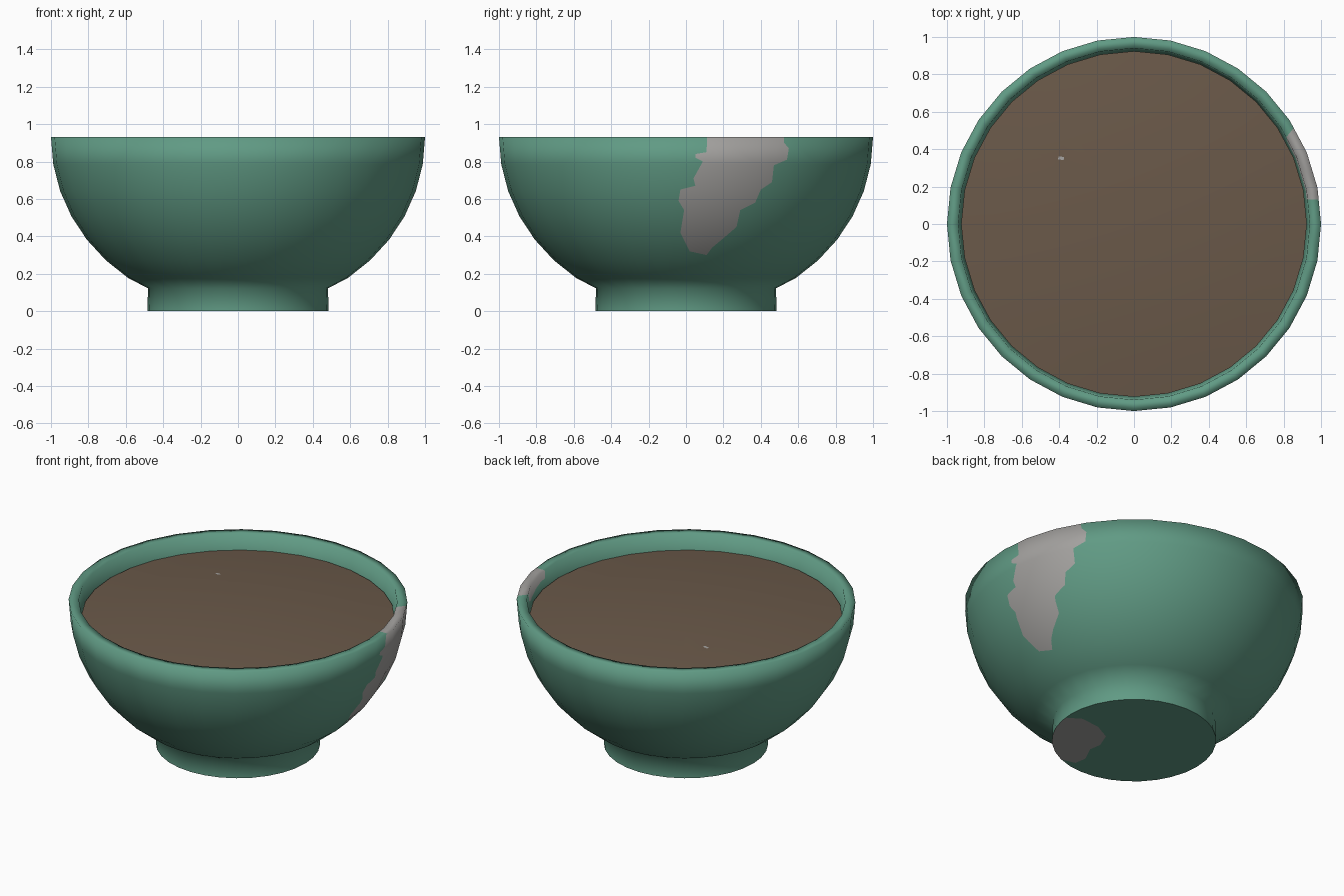
import bpy, bmesh, math
from mathutils import Vector

if "Cube" in bpy.data.objects:
    bpy.data.objects.remove(bpy.data.objects["Cube"])

SIDES = 32
STEP = 2 * math.pi / SIDES


def material(name, rgb):
    m = bpy.data.materials.new(name)
    m.diffuse_color = (*rgb, 1)
    m.use_nodes = True
    m.node_tree.nodes["Principled BSDF"].inputs["Base Color"].default_value = m.diffuse_color
    return m


green = material("green_glaze", (0.118, 0.325, 0.232))
grey = material("bare_grey_clay", (0.37, 0.36, 0.348))
brown = material("brown_soup", (0.145, 0.1, 0.067))


def make_object(name, bm, mats):
    for f in bm.faces:
        f.smooth = True
    me = bpy.data.meshes.new(name)
    bm.to_mesh(me)
    bm.free()
    ob = bpy.data.objects.new(name, me)
    bpy.context.collection.objects.link(ob)
    for m in mats:
        me.materials.append(m)
    return ob


def ring(bm, r, z):
    return [bm.verts.new((r * math.cos(STEP * i), r * math.sin(STEP * i), z))
            for i in range(SIDES)]


def lathe(bm, profile, tip_z):
    """Turn a profile, then close it with a fan of triangles on the axis."""
    rings = [ring(bm, r, z) for r, z in profile]
    tip = bm.verts.new((0, 0, tip_z))
    for i in range(SIDES):
        j = (i + 1) % SIDES
        for lo, hi in zip(rings, rings[1:]):
            bm.faces.new((lo[i], lo[j], hi[j], hi[i]))
        bm.faces.new((rings[-1][i], rings[-1][j], tip))
    return rings


def inside(p, poly):
    hit = False
    for (ax, ay), (bx, by) in zip(poly, poly[1:] + poly[:1]):
        if (ay > p[1]) != (by > p[1]) and p[0] < (bx - ax) * (p[1] - ay) / (by - ay) + ax:
            hit = not hit
    return hit


def paint(bm, poly, a, b, allowed):
    """Cut the outline (seen on axes a, b) into the allowed faces and colour them."""
    for p, q in zip(poly, poly[1:] + poly[:1]):
        lo = (min(p[0], q[0]), min(p[1], q[1]))
        hi = (max(p[0], q[0]), max(p[1], q[1]))
        faces = []
        for f in bm.faces:
            if not allowed(f.calc_center_median()):
                continue
            us = [v.co[a] for v in f.verts]
            vs = [v.co[b] for v in f.verts]
            if min(us) <= hi[0] and max(us) >= lo[0] and min(vs) <= hi[1] and max(vs) >= lo[1]:
                faces.append(f)
        if not faces:
            continue
        co, no = Vector((0, 0, 0)), Vector((0, 0, 0))
        co[a], co[b] = p
        no[a], no[b] = q[1] - p[1], p[0] - q[0]
        edges = {e for f in faces for e in f.edges}
        verts = {v for f in faces for v in f.verts}
        bmesh.ops.bisect_plane(bm, geom=faces + list(edges) + list(verts), dist=1e-5,
                               plane_co=co, plane_no=no.normalized())
    for f in bm.faces:
        c = f.calc_center_median()
        if allowed(c) and inside((c[a], c[b]), poly):
            f.material_index = 1


# bowl: foot, round wall, flat rim, and inner wall as a smaller copy of the outer curve
curve = [(math.cos(math.radians(9 * k)), 0.93 * (1 - math.sin(math.radians(9 * k))))
         for k in range(6, -1, -1)]
outer = [(0.485, 0), (0.481, 0.122)] + curve
inner = [(r * 0.94, 0.93 - (0.93 - z) * 0.94) for r, z in reversed(outer[1:])]
profile = outer + inner + [(0.35, 0.119), (0.18, 0.072)]
RIM = len(outer) - 1                      # index of the rim segment
bm = bmesh.new()
rings = lathe(bm, profile, 0.056)
base = bm.faces.new(rings[0][::-1])
for e in base.edges:
    e.smooth = False


def locate(c):
    """Profile segment a surface point belongs to, and how far along it lies."""
    half = STEP / 2
    r = math.hypot(c.x, c.y) * math.cos(math.atan2(c.y, c.x) % STEP - half) / math.cos(half)
    p, best = Vector((r, c.z)), None
    for k, (s, e) in enumerate(zip(profile, profile[1:] + [(0, 0.056)])):
        s, d = Vector(s), Vector(e) - Vector(s)
        t = min(1, max(0, (p - s).dot(d) / d.length_squared))
        dist = (p - s - d * t).length
        if best is None or dist < best[0] - 1e-6:
            best = (dist, k, t)
    return best[1:]


def on_part(first, last):
    return lambda c: c.x > 0.3 and c.z > 0.15 and first <= locate(c)[0] <= last


# worn patch on the right: wall (y, z), rim top (x, y) and inner lip (y, z)
wall_patch = [(0.115, 1.0), (0.52, 1.0), (0.525, 0.9), (0.55, 0.87), (0.54, 0.81), (0.47, 0.78),
              (0.46, 0.69), (0.40, 0.65), (0.37, 0.58), (0.29, 0.54), (0.27, 0.45),
              (0.20, 0.39), (0.14, 0.34), (0.11, 0.30), (0.02, 0.32), (-0.03, 0.42),
              (-0.01, 0.54), (-0.04, 0.59), (-0.03, 0.65), (0.05, 0.67), (0.04, 0.71),
              (0.09, 0.80), (0.05, 0.82), (0.05, 0.84), (0.11, 0.85)]
rim_patch = [(1.1, 0.13), (0.85, 0.13), (0.79, 0.435), (0.876, 0.54), (1.0, 0.6)]
lip_patch = [(0.13, 1.0), (0.13, 0.88), (0.27, 0.875), (0.38, 0.85), (0.45, 0.88), (0.45, 1.0)]
paint(bm, wall_patch, 1, 2, on_part(1, RIM - 1))
paint(bm, rim_patch, 0, 1, on_part(RIM, RIM))
paint(bm, lip_patch, 1, 2, on_part(RIM + 1, RIM + 1))

# worn patch under the foot, laid out along a turned axis
base_uw = [(-0.50, 0.0), (-0.43, 0.28), (-0.30, 0.26), (-0.21, 0.166), (-0.165, 0.05),
           (-0.20, -0.05), (-0.26, -0.10), (-0.29, -0.21), (-0.35, -0.26), (-0.45, -0.21)]
a = math.radians(49)
base_patch = [(-u * math.sin(a) + w * math.cos(a), u * math.cos(a) + w * math.sin(a))
              for u, w in base_uw]
paint(bm, base_patch, 0, 1, lambda c: c.z < 0.001)
bowl = make_object("bowl", bm, [green, grey])

# even smooth shading over the cut faces, taken from the profile
seg = [Vector((q[1] - p[1], p[0] - q[0])).normalized()
       for p, q in zip(profile, profile[1:] + [(0, 0.056)])]
node = [seg[0]] + [(m + n).normalized() for m, n in zip(seg, seg[1:])] + [Vector((0, 1))]
normals = []
for poly in bowl.data.polygons:
    for i in poly.vertices:
        co = bowl.data.vertices[i].co
        if poly.center.z < 0.001:
            normals.append((0, 0, -1))
            continue
        k, t = locate(co)
        n = node[k].lerp(node[k + 1], t)
        d = Vector((co.x, co.y)).normalized() * n.x
        normals.append(Vector((d.x, d.y, n.y)).normalized())
bowl.data.normals_split_custom_set(normals)

# soup surface, gently domed, with a small pale fleck
bm = bmesh.new()
radii = (0.924, 0.76, 0.57, 0.38, 0.19)
lathe(bm, [(r, 0.83 + 0.055 * (1 - (r / 0.924) ** 2)) for r in radii], 0.885)
paint(bm, [(-0.406, 0.345), (-0.376, 0.342), (-0.374, 0.358), (-0.404, 0.362)], 0, 1,
      lambda c: c.x < 0 < c.y)
make_object("soup", bm, [brown, grey])
